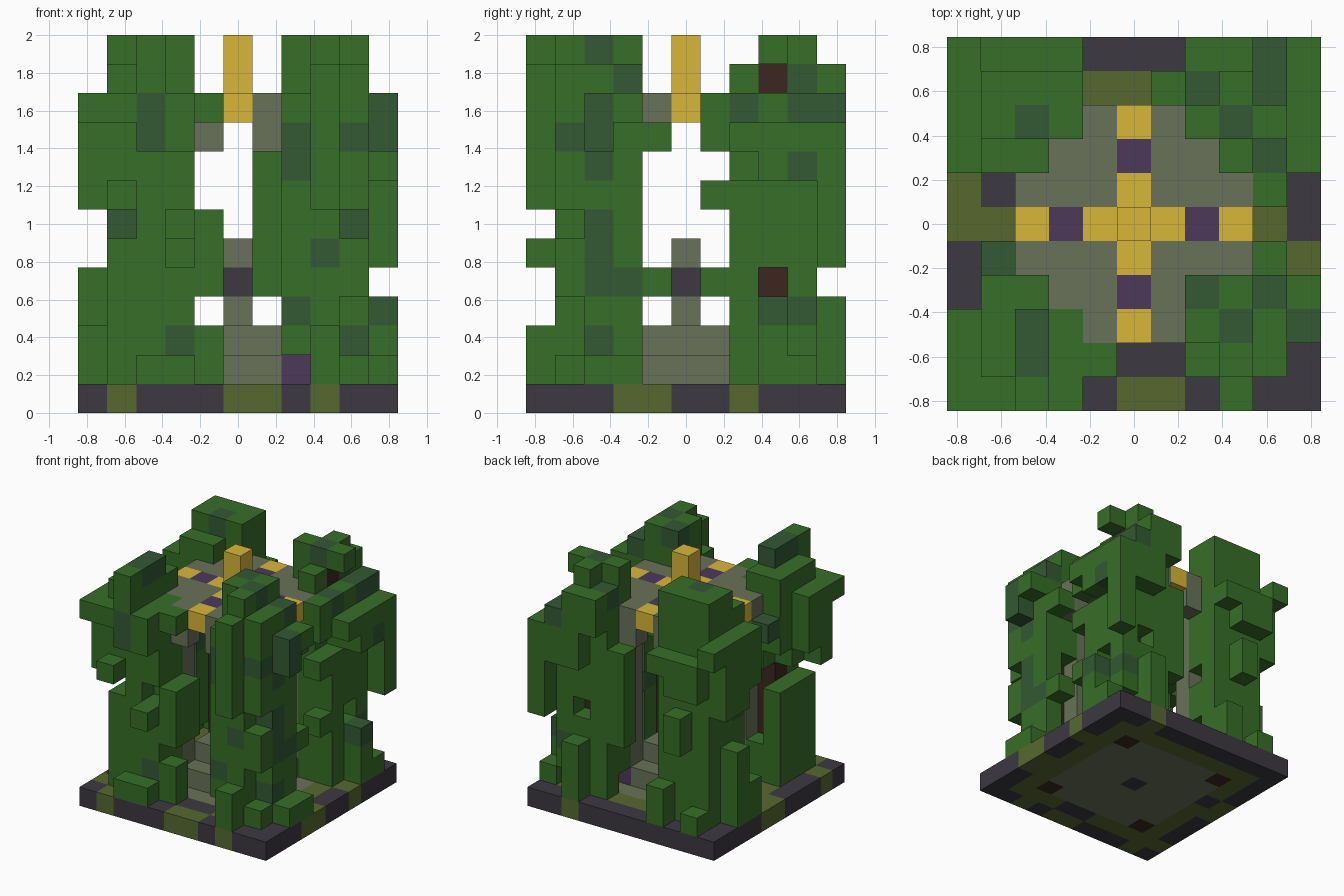
import bpy
import bmesh

if "Cube" in bpy.data.objects:
    bpy.data.objects.remove(bpy.data.objects["Cube"], do_unlink=True)

UNIT = 2 / 13          # edge of one block
MID = 5                # index of the central block

COLOURS = {
    "leaf_green": (.039, .158, .021),
    "dark_leaf": (.033, .1, .034),
    "mossy_stone": (.14, .17, .1),
    "dark_slate": (.045, .04, .053),
    "olive_moss": (.095, .14, .028),
    "gold": (.69, .47, .04),
    "purple": (.072, .04, .105),
    "bark_brown": (.045, .02, .013),
}
MATERIALS = {}
for label, rgb in COLOURS.items():
    mat = bpy.data.materials.new(label)
    mat.use_nodes = True
    mat.diffuse_color = (*rgb, 1)
    shader = mat.node_tree.nodes["Principled BSDF"]
    shader.inputs["Base Color"].default_value = (*rgb, 1)
    shader.inputs["Roughness"].default_value = 0.9
    MATERIALS[label] = mat

blocks = {}            # (i, j, k) -> (part, colour)


def fill(part, colour, *boxes, replace=False):
    """Fill inclusive block ranges (i, i, j, j, k, k)."""
    for a, b, c, d, e, f in boxes:
        for i in range(a, b + 1):
            for j in range(c, d + 1):
                for k in range(e, f + 1):
                    if replace or (i, j, k) not in blocks:
                        blocks[i, j, k] = (part, colour)


def put(part, colour, *cells):
    fill(part, colour, *[(i, i, j, j, k, k) for i, j, k in cells], replace=True)


# base slab: slate rim, mossy ground, stone octagon
for i in range(11):
    for j in range(11):
        x, y = abs(i - MID), abs(j - MID)
        if max(x, y) == MID:
            colour = "dark_slate"
        elif max(x, y) <= 3 and x + y <= MID:
            colour = "mossy_stone"
        else:
            colour = "olive_moss"
        put("base", colour, (i, j, 0))
for i in (1, 5, 6, 8):
    put("base", "olive_moss", (i, 0, 0))
for j in (3, 4, 7):
    put("base", "olive_moss", (10, j, 0))
for j in (1, 5, 6):
    put("base", "olive_moss", (0, j, 0))
put("base", "olive_moss", (8, 10, 0))
put("base", "dark_slate", (1, 6, 0), (5, 1, 0), (6, 1, 0), (5, 5, 0))

# stepped platform, lamps under four pillars, and central altar
fill("platform", "mossy_stone", (3, 7, 3, 7, 1, 1), (4, 6, 4, 6, 2, 2))
for i in (3, 7):
    for j in (3, 7):
        put("corner_lamps", "purple", (i, j, 1))
        fill("pillars", "mossy_stone", (i, i, j, j, 2, 10))
put("altar", "mossy_stone", (5, 5, 3), (5, 5, 5))
put("altar", "dark_slate", (5, 5, 4))

# cross-shaped roof with gold inlay, brackets and spire
fill("roof", "mossy_stone", (2, 8, 4, 6, 10, 10), (4, 6, 2, 8, 10, 10))
for d in range(-3, 4):
    colour = "purple" if abs(d) == 2 else "gold"
    put("roof", colour, (MID + d, MID, 10), (MID, MID + d, 10))
for s in (-1, 1):
    for t in (-3, 3):
        put("roof_brackets", "mossy_stone", (MID + s, MID + t, 9), (MID + t, MID + s, 9))
fill("spire", "gold", (5, 5, 5, 5, 11, 12))

# four tree trunks rooted in the base
for i in (2, 8):
    for j in (2, 8):
        fill("trunks", "bark_brown", (i, i, j, j, 0, 10), replace=True)
put("trunks", "bark_brown", (8, 8, 11))

LEAF = "leaf_green"

# tree at front, -x side
fill("front_right_canopy", LEAF,
     (2, 2, 0, 2, 11, 12), (1, 2, 1, 3, 11, 11),
     (0, 3, 0, 2, 10, 10), (1, 3, 3, 3, 10, 10), (4, 4, 1, 1, 10, 10),
     (0, 3, 1, 2, 8, 9), (1, 2, 3, 3, 8, 9), (2, 3, 0, 0, 9, 9),
     (1, 1, 0, 0, 7, 7), (0, 0, 1, 1, 7, 7), (1, 3, 1, 2, 7, 7),
     (2, 2, 3, 3, 7, 7), (1, 1, 4, 4, 9, 9))
fill("front_right_undergrowth", LEAF,
     (1, 3, 1, 1, 1, 5), (2, 2, 1, 1, 6, 6), (3, 3, 2, 3, 4, 6),
     (1, 1, 2, 3, 1, 5), (3, 3, 0, 0, 5, 5),
     (4, 4, 1, 2, 4, 6), (2, 3, 0, 0, 1, 1), (4, 4, 1, 1, 1, 2),
     (2, 2, 3, 3, 1, 2), (3, 3, 2, 2, 1, 3))

# tree at front, +x side
fill("front_left_canopy", LEAF,
     (8, 8, 1, 3, 12, 12), (7, 7, 2, 3, 11, 12), (8, 8, 0, 0, 7, 11),
     (8, 9, 1, 3, 11, 11), (7, 9, 1, 3, 7, 10), (10, 10, 2, 2, 9, 10),
     (10, 10, 3, 3, 10, 10), (9, 9, 4, 4, 9, 9))
fill("front_left_undergrowth", LEAF,
     (7, 8, 1, 1, 2, 6), (9, 9, 2, 3, 1, 6), (7, 7, 2, 3, 3, 6),
     (9, 9, 1, 1, 4, 5), (9, 9, 4, 4, 4, 4),
     (10, 10, 3, 3, 1, 1), (8, 8, 0, 0, 1, 2), (9, 9, 1, 1, 1, 1),
     (10, 10, 2, 2, 1, 1), (8, 8, 1, 1, 1, 1))

# tree at back, -x side
fill("back_right_canopy", LEAF,
     (1, 3, 8, 9, 10, 12), (1, 2, 7, 7, 11, 11), (0, 0, 8, 10, 10, 10),
     (0, 2, 7, 7, 8, 10), (0, 3, 8, 9, 7, 9), (1, 3, 10, 10, 9, 9),
     (1, 2, 10, 10, 8, 8))
fill("back_right_undergrowth", LEAF,
     (1, 3, 9, 9, 1, 6), (1, 1, 7, 8, 2, 6), (3, 3, 8, 8, 3, 4),
     (3, 3, 8, 8, 6, 6), (2, 2, 10, 10, 5, 6), (0, 0, 8, 8, 1, 4),
     (0, 0, 7, 7, 1, 2), (1, 1, 10, 10, 1, 1), (3, 3, 10, 10, 1, 2))

# tree at back, +x side
fill("back_left_canopy", LEAF,
     (7, 9, 8, 8, 12, 12), (8, 8, 9, 9, 12, 12), (7, 8, 10, 10, 11, 11),
     (7, 8, 9, 9, 11, 11), (7, 7, 8, 8, 11, 11), (8, 8, 7, 7, 11, 11),
     (7, 9, 8, 10, 10, 10), (8, 9, 7, 7, 10, 10), (10, 10, 7, 7, 9, 9),
     (10, 10, 8, 9, 8, 9), (9, 9, 6, 6, 9, 10), (10, 10, 10, 10, 5, 9),
     (7, 9, 9, 9, 7, 9), (8, 9, 10, 10, 8, 9), (9, 9, 6, 6, 7, 7),
     (9, 9, 8, 8, 5, 9), (8, 8, 7, 7, 6, 9), (7, 7, 8, 8, 6, 9))
fill("back_left_undergrowth", LEAF,
     (9, 9, 7, 7, 1, 7), (9, 9, 8, 8, 1, 3), (9, 9, 9, 9, 2, 6),
     (7, 7, 9, 9, 1, 6), (7, 7, 8, 8, 2, 5), (6, 6, 9, 9, 4, 8),
     (9, 9, 6, 6, 4, 4), (8, 8, 7, 7, 1, 5), (8, 8, 9, 9, 1, 4),
     (8, 8, 9, 9, 6, 6), (10, 10, 8, 8, 1, 3), (10, 10, 9, 9, 1, 1),
     (8, 8, 10, 10, 1, 3))


def darken(axis, pick, *spots):
    """Turn the outermost leaf block along an axis into dark foliage."""
    for spot in spots:
        line = [c for c in blocks if c[:axis] + c[axis + 1:] == spot]
        if line:
            cell = pick(line, key=lambda c: c[axis])
            part, colour = blocks[cell]
            if colour == LEAF:
                blocks[cell] = (part, "dark_leaf")


# patches of darker foliage on the front, the +x side and the top
darken(1, min, (2, 9), (2, 10), (7, 8), (7, 9), (10, 9), (10, 10), (9, 9),
       (1, 6), (9, 6), (8, 5), (7, 3), (3, 2), (9, 2))
darken(0, max, (2, 12), (3, 11), (1, 9), (2, 9), (2, 8), (2, 6), (2, 5), (2, 4),
       (3, 4), (9, 11), (9, 10), (10, 10), (9, 8), (8, 3), (9, 3))
darken(2, max, (2, 8), (8, 8), (9, 10), (9, 9), (7, 9), (9, 7), (1, 4),
       (3, 3), (7, 3), (2, 2), (8, 2), (10, 2), (2, 1))


def build(part):
    """Make one object from the exposed faces of a part's blocks."""
    cells = {c: col for c, (p, col) in blocks.items() if p == part}
    slots = sorted(set(cells.values()))
    bm = bmesh.new()
    cache = {}

    def vert(p):
        if p not in cache:
            i, j, k = p
            cache[p] = bm.verts.new(((i - MID - .5) * UNIT, (j - MID - .5) * UNIT, k * UNIT))
        return cache[p]

    for cell, colour in cells.items():
        for axis in range(3):
            for side in (0, 1):
                near = list(cell)
                near[axis] += 2 * side - 1
                if tuple(near) in blocks:
                    continue
                corners = []
                for a, b in ((0, 0), (1, 0), (1, 1), (0, 1)):
                    p = list(cell)
                    p[axis] += side
                    p[(axis + 1) % 3] += a
                    p[(axis + 2) % 3] += b
                    corners.append(vert(tuple(p)))
                face = bm.faces.new(corners if side else corners[::-1])
                face.material_index = slots.index(colour)
    mesh = bpy.data.meshes.new(part)
    bm.to_mesh(mesh)
    bm.free()
    for colour in slots:
        mesh.materials.append(MATERIALS[colour])
    bpy.context.scene.collection.objects.link(bpy.data.objects.new(part, mesh))


for part in sorted({p for p, _ in blocks.values()}):
    build(part)
